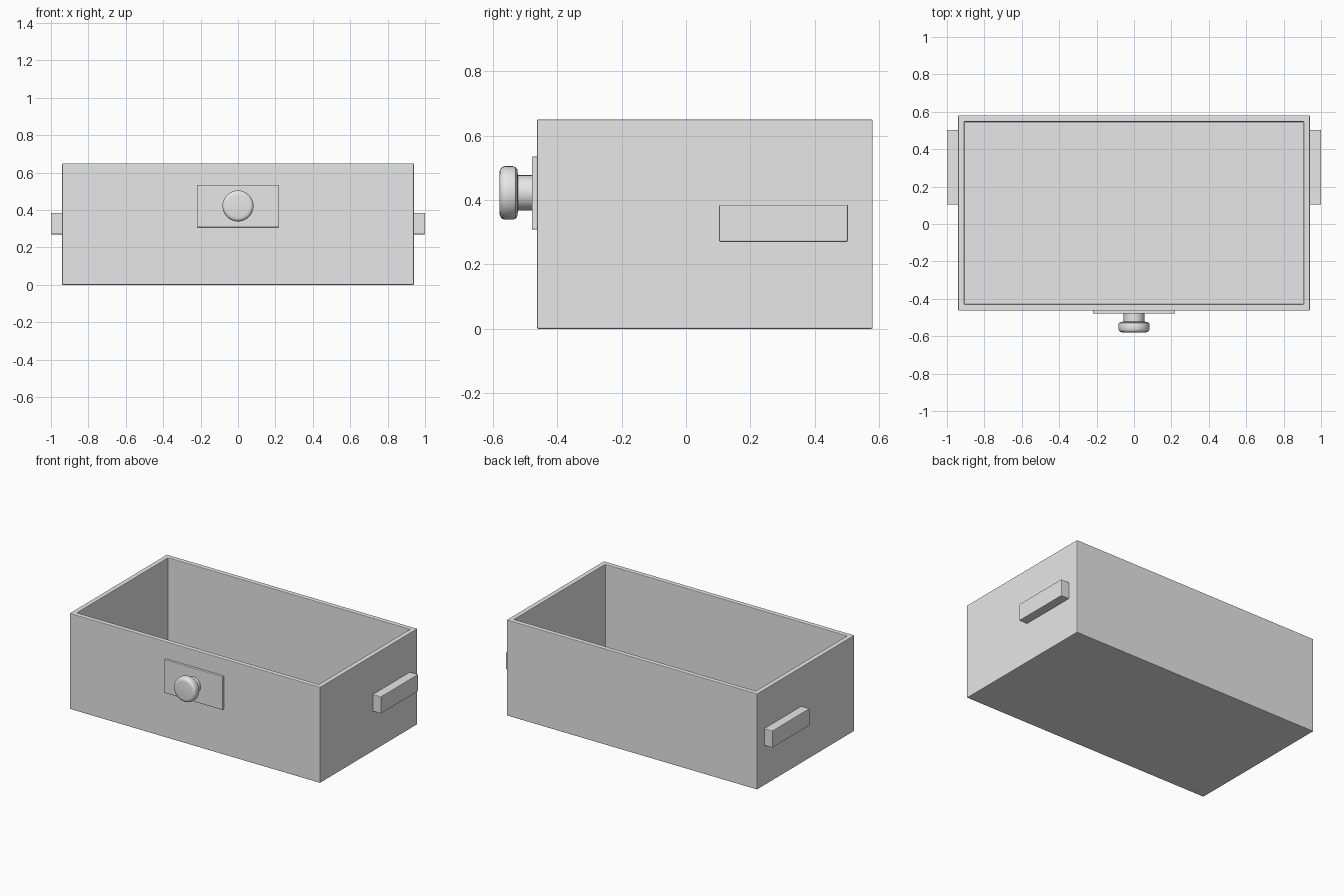
import bpy, bmesh, math
from mathutils import Matrix, Vector

cube = bpy.data.objects.get("Cube")
if cube:
    bpy.data.objects.remove(cube, do_unlink=True)

grey = bpy.data.materials.new("plain_grey")
grey.use_nodes = True
grey.diffuse_color = (0.8, 0.8, 0.8, 1)
grey.node_tree.nodes["Principled BSDF"].inputs["Base Color"].default_value = (0.8, 0.8, 0.8, 1)


def finish(name, bm, bevel=0.0, smooth=False):
    """Turn a bmesh into a named object with an optional soft edge."""
    bmesh.ops.recalc_face_normals(bm, faces=bm.faces)
    mesh = bpy.data.meshes.new(name)
    bm.to_mesh(mesh)
    bm.free()
    mesh.materials.append(grey)
    obj = bpy.data.objects.new(name, mesh)
    bpy.context.collection.objects.link(obj)
    if bevel:
        mod = obj.modifiers.new("soft_edges", 'BEVEL')
        mod.width, mod.segments = bevel, 2
    if smooth:
        bpy.ops.object.select_all(action='DESELECT')
        obj.select_set(True)
        bpy.context.view_layer.objects.active = obj
        bpy.ops.object.shade_smooth_by_angle(angle=math.radians(35))
    return obj


def box_bmesh(low, high):
    low, high = Vector(low), Vector(high)
    bm = bmesh.new()
    bmesh.ops.create_cube(bm, size=1, matrix=Matrix.Translation((low + high) / 2)
                          @ Matrix.Diagonal((*(high - low), 1)))
    return bm


# Drawer tray: solid block with its top inset and pushed down to the floor
height, wall, floor = 0.65, 0.047, 0.05
bm = box_bmesh((-0.94, -0.463, 0), (0.94, 0.58, height))
top = max(bm.faces, key=lambda f: f.calc_center_median().z)
bmesh.ops.inset_region(bm, faces=[top], thickness=wall)
sunk = bmesh.ops.extrude_face_region(bm, geom=[top])["geom"]
bmesh.ops.delete(bm, geom=[top], context='FACES_ONLY')
for v in sunk:
    if isinstance(v, bmesh.types.BMVert):
        v.co.z = floor
finish("drawer_tray", bm, 0.004)

# Side runners
for side, name in ((1, "left_runner"), (-1, "right_runner")):
    xs = sorted((side * 0.935, side))
    finish(name, box_bmesh((xs[0], 0.103, 0.27), (xs[1], 0.503, 0.385)), 0.004)

# Backing plate behind the knob
finish("knob_plate", box_bmesh((-0.22, -0.479, 0.308), (0.22, -0.46, 0.535)), 0.004)

# Turned knob: (radius, y) profile spun around the front-back axis
profile = [(0, -0.475), (0.055, -0.475), (0.055, -0.522), (0.072, -0.524),
           (0.08, -0.529), (0.083, -0.537), (0.083, -0.563), (0.08, -0.572),
           (0.072, -0.578), (0.06, -0.58), (0, -0.58)]
bm = bmesh.new()
verts = [bm.verts.new((r, y, 0.422)) for r, y in profile]
edges = [bm.edges.new(pair) for pair in zip(verts, verts[1:])]
bmesh.ops.spin(bm, geom=verts + edges, cent=(0, 0, 0.422), axis=(0, 1, 0),
               angle=math.tau, steps=32)
bmesh.ops.remove_doubles(bm, verts=bm.verts, dist=0.0002)
finish("knob", bm, smooth=True)
